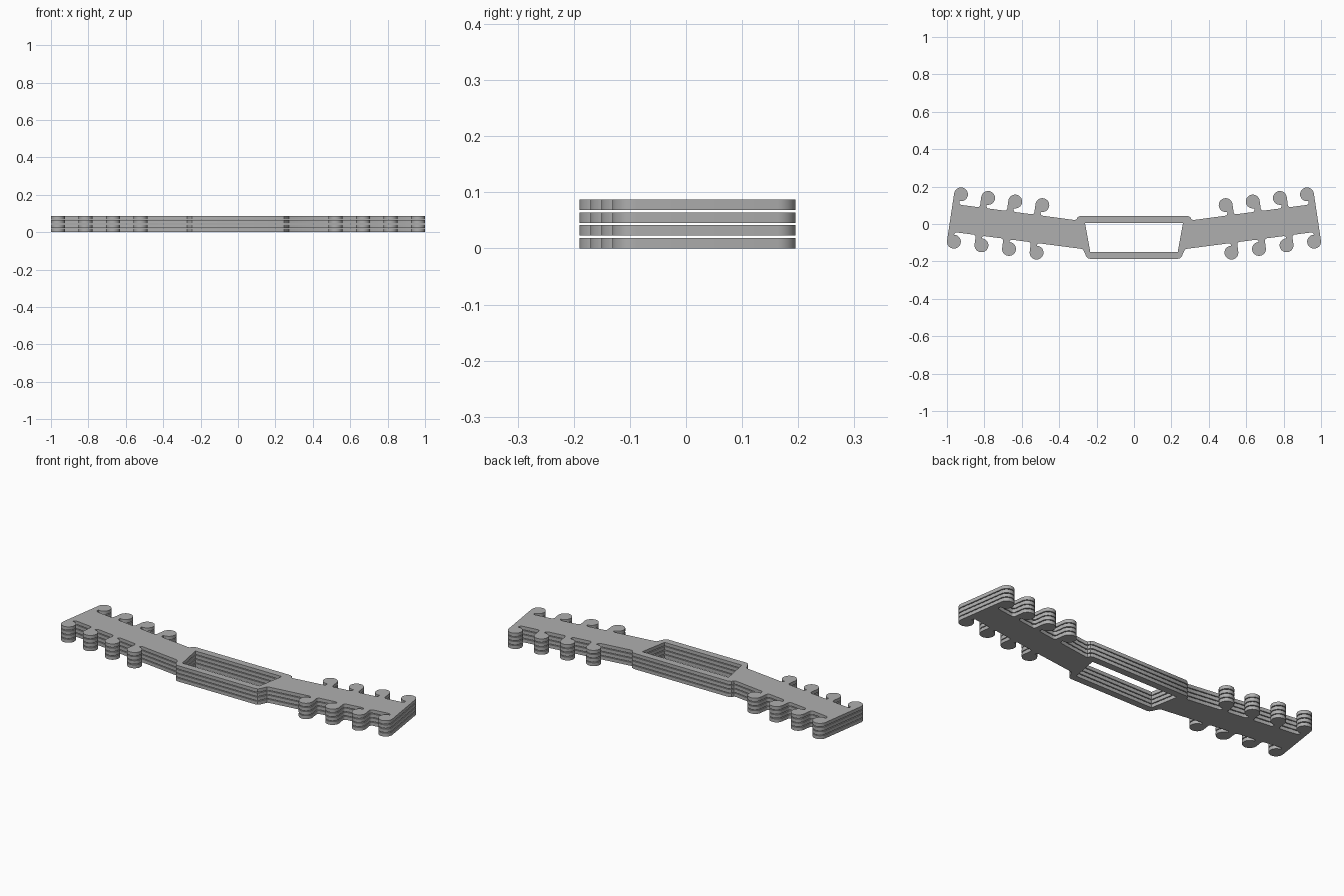
import bpy, bmesh
from math import atan, sin, cos, pi, radians
from mathutils import Vector

cube = bpy.data.objects.get("Cube")
if cube:
    bpy.data.objects.remove(cube)

THICK, PITCH, LAYERS = 0.0185, 0.0228, 4
SLOPE = atan(0.135)          # upward sweep of each arm
KNOB_R, NECK, FILLET = 0.037, 0.034, 0.013

grey = bpy.data.materials.new("plain grey")
grey.use_nodes = True
colour = (0.43, 0.43, 0.43, 1)
grey.diffuse_color = colour
grey.node_tree.nodes["Principled BSDF"].inputs["Base Color"].default_value = colour


def hook(x, y, side, gap, last):
    """Outline of one hook, from the inner end of the arm outwards."""
    u = Vector((cos(SLOPE), sin(SLOPE)))
    v = Vector((-sin(SLOPE), cos(SLOPE))) * side
    inner = KNOB_R - NECK
    pts = []
    # rounded foot inside the notch
    for i in range(5):
        a = pi / 2 * i / 4
        pts.append((inner - FILLET + FILLET * sin(a), -gap + FILLET * (1 - cos(a))))
    # round knob
    for i in range(25):
        a = radians(-85 - 275 * i / 24)
        pts.append((KNOB_R * cos(a), KNOB_R * sin(a)))
    # rounded outer foot, absent where the neck runs into the arm's end
    if not last:
        for i in range(5):
            a = pi / 2 * i / 4
            pts.append((KNOB_R + FILLET * (1 - cos(a)), -gap + FILLET * (1 - sin(a))))
    return [Vector((x, y)) + u * p + v * q for p, q in pts]


# Half of the outer outline, from bottom middle to top middle
half = [Vector(p) for p in ((0.235, -0.186), (0.247, -0.183), (0.255, -0.174),
                            (0.272, -0.137), (0.28, -0.133))]
for i in range(4):
    half += hook(0.521 + 0.1473 * i, -0.153 + 0.0195 * i, -1, 0.051, i == 3)
for i in reversed(range(4)):
    half += reversed(hook(0.49 + 0.145 * i, 0.101 + 0.0192 * i, 1, 0.056, i == 3))
half += [Vector(p) for p in ((0.317, 0.021), (0.308, 0.024), (0.302, 0.036), (0.288, 0.043))]
outline = half + [Vector((-p.x, p.y)) for p in reversed(half)]

# Window of the middle frame
window = [(0.262, 0.005), (0.234, -0.149), (-0.234, -0.149), (-0.262, 0.005)]

# Flat curve with a hole, extruded to a plate
curve = bpy.data.curves.new("strap_profile", "CURVE")
curve.dimensions = "2D"
curve.fill_mode = "BOTH"
curve.extrude = THICK / 2
for loop in (outline, window):
    spline = curve.splines.new("POLY")
    spline.points.add(len(loop) - 1)
    for point, p in zip(spline.points, loop):
        point.co = (p[0], p[1], 0, 1)
    spline.use_cyclic_u = True
helper = bpy.data.objects.new("strap_profile", curve)
bpy.context.collection.objects.link(helper)
bpy.context.view_layer.update()
deps = bpy.context.evaluated_depsgraph_get()
mesh = bpy.data.meshes.new_from_object(helper.evaluated_get(deps))
bpy.data.objects.remove(helper)

bm = bmesh.new()
bm.from_mesh(mesh)
bmesh.ops.remove_doubles(bm, verts=bm.verts, dist=0.0001)
bmesh.ops.recalc_face_normals(bm, faces=bm.faces)
bm.to_mesh(mesh)
bm.free()
mesh.materials.clear()
mesh.materials.append(grey)

# Bottom strap, then the stacked copies
strap = bpy.data.objects.new("strap_1", mesh)
bpy.context.collection.objects.link(strap)
strap.location.z = THICK / 2
bpy.ops.object.select_all(action="DESELECT")
strap.select_set(True)
bpy.context.view_layer.objects.active = strap
bpy.ops.object.shade_smooth_by_angle(angle=radians(30))
for i in range(1, LAYERS):
    copy = strap.copy()
    copy.data = strap.data.copy()
    copy.name = f"strap_{i + 1}"
    copy.location.z = THICK / 2 + PITCH * i
    bpy.context.collection.objects.link(copy)
